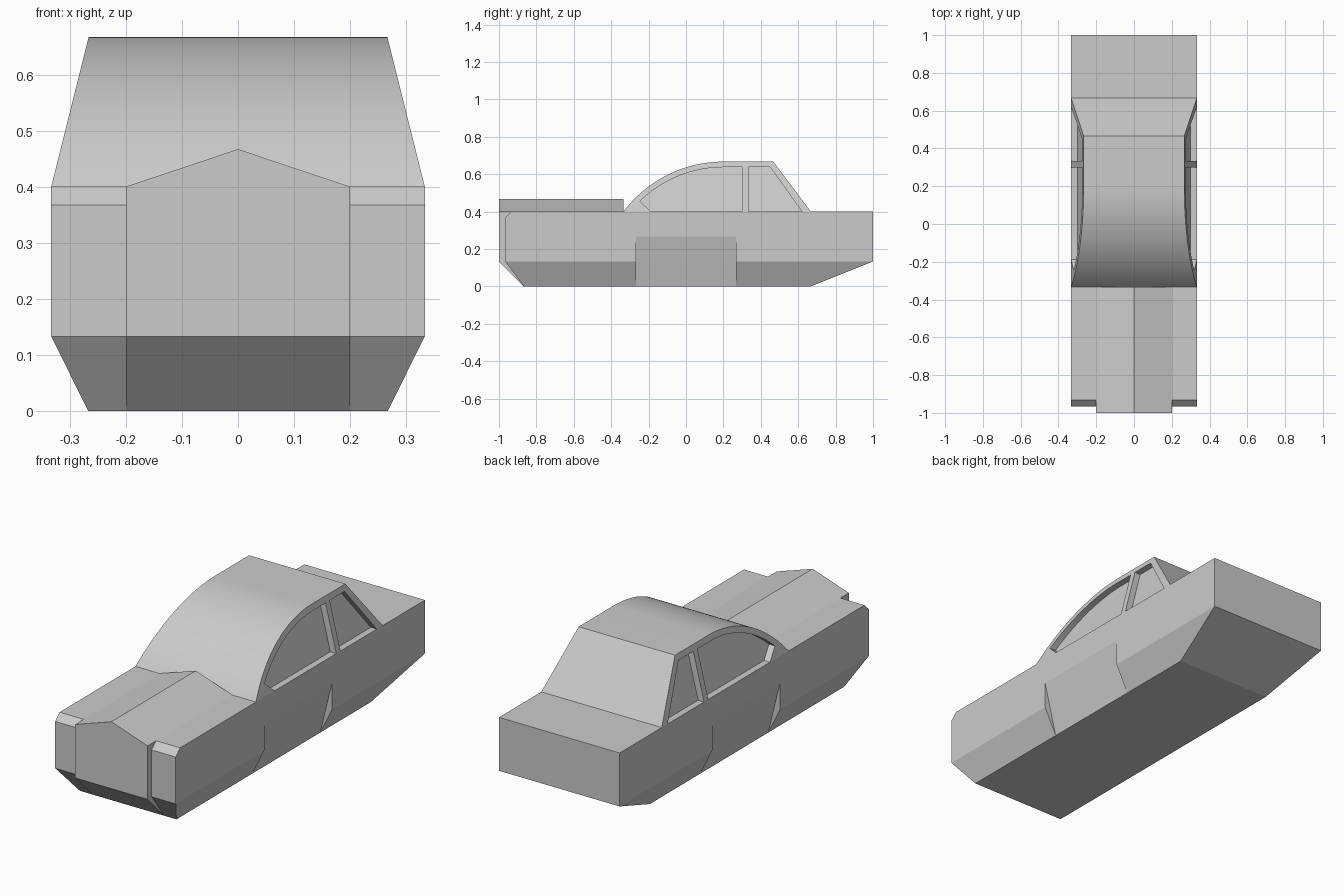
import bpy, bmesh, math

old = bpy.data.objects.get("Cube")
if old:
    bpy.data.objects.remove(old, do_unlink=True)

grey = bpy.data.materials.new("light grey")
grey.use_nodes = True
grey.diffuse_color = (0.6, 0.6, 0.6, 1)
grey.node_tree.nodes["Principled BSDF"].inputs["Base Color"].default_value = (0.6, 0.6, 0.6, 1)


def finish(name, bm):
    bmesh.ops.remove_doubles(bm, verts=bm.verts, dist=1e-5)
    bmesh.ops.dissolve_degenerate(bm, dist=1e-5, edges=bm.edges)
    bmesh.ops.recalc_face_normals(bm, faces=bm.faces)
    mesh = bpy.data.meshes.new(name)
    bm.to_mesh(mesh)
    bm.free()
    mesh.materials.append(grey)
    obj = bpy.data.objects.new(name, mesh)
    bpy.context.collection.objects.link(obj)
    return obj


def mirrored_loft(name, stations):
    """Each station lists (x, y, z) from bottom to top; the other side is mirrored."""
    bm = bmesh.new()
    sides = [[[bm.verts.new((s * x, y, z)) for x, y, z in st] for st in stations]
             for s in (1, -1)]
    rows = len(stations[0])
    for side in sides:
        for a, b in zip(side, side[1:]):
            for i in range(rows - 1):
                bm.faces.new((a[i], b[i], b[i + 1], a[i + 1]))
    left, right = sides
    # floor and top strips, then end caps row by row
    for a in range(len(stations) - 1):
        for i in (0, rows - 1):
            bm.faces.new((left[a][i], left[a + 1][i], right[a + 1][i], right[a][i]))
    for e in (0, -1):
        for i in range(rows - 1):
            bm.faces.new((left[e][i], left[e][i + 1], right[e][i + 1], right[e][i]))
    return finish(name, bm)


def prism(name, outline, x_a, x_b):
    """Extrude a (y, z) outline across x, between two functions of z."""
    bm = bmesh.new()
    a = [bm.verts.new((x_a(z), y, z)) for y, z in outline]
    b = [bm.verts.new((x_b(z), y, z)) for y, z in outline]
    bm.faces.new(a)
    bm.faces.new(b)
    n = len(outline)
    for i in range(n):
        j = (i + 1) % n
        bm.faces.new((a[i], a[j], b[j], b[i]))
    return finish(name, bm)


def roof_arc(radius, z_start, steps=32):
    """Windshield arc about the point y = 0.2, z = 0, up to the top."""
    start = math.asin(z_start / radius)
    angles = [start + (math.pi / 2 - start) * i / steps for i in range(steps + 1)]
    return [(0.2 - radius * math.cos(t), radius * math.sin(t)) for t in angles]


# Lower body with chamfered sills, clipped fender fronts and recessed mid panels
B, M, W = 0.267, 0.3, 0.333
Z1, Z2, TOP = 0.133, 0.267, 0.4


def section(mid_x, y_bottom, y_side, y_top, z_top=TOP):
    return [(B, y_bottom, 0), (mid_x, y_side, Z1), (W, y_side, Z2), (W, y_top, z_top)]


mirrored_loft("lower_body", [
    section(W, -0.867, -0.967, -0.967, 0.367),
    section(W, -0.833, -0.933, -0.933),
    section(W, -B, -B, -B),
    section(M, -B, -B, -B),
    section(M, B, B, B),
    section(W, B, B, B),
    section(W, 0.667, 1, 1),
])

# Central hood and nose with a peaked top
mirrored_loft("hood", [
    [(0.2, -0.867, 0), (0.2, -1, Z1), (0.2, -1, TOP), (0, -1, 0.467)],
    [(0.2, -W, Z1), (0.2, -W, 0.2), (0.2, -W, TOP), (0, -W, 0.467)],
])

# Cabin with a curved windshield and sides leaning inward
def lean(z):
    return W - 0.25 * (z - TOP)


cabin = prism("cabin", roof_arc(0.667, TOP) + [(0.467, 0.667), (0.667, TOP)],
              lean, lambda z: -lean(z))

# Side window recesses
LOW = 0.35
windows = [
    [(-0.135, LOW)] + roof_arc(0.637, 0.455) + [(0.3, 0.637), (0.3, LOW)],
    [(0.333, LOW), (0.333, 0.637), (0.45, 0.637), (0.656, LOW)],
]
bpy.context.view_layer.objects.active = cabin
for side in (1, -1):
    for outline in windows:
        cutter = prism("window_cutter", outline,
                       lambda z: side * (lean(z) - 0.033), lambda z: side * 0.5)
        cutter.hide_render = True
        mod = cabin.modifiers.new("window", 'BOOLEAN')
        mod.operation = 'DIFFERENCE'
        mod.solver = 'EXACT'
        mod.object = cutter
        bpy.ops.object.modifier_apply(modifier=mod.name)
        bpy.data.objects.remove(cutter, do_unlink=True)

bpy.ops.object.select_all(action='DESELECT')
cabin.select_set(True)
bpy.ops.object.shade_smooth_by_angle(angle=math.radians(12))
